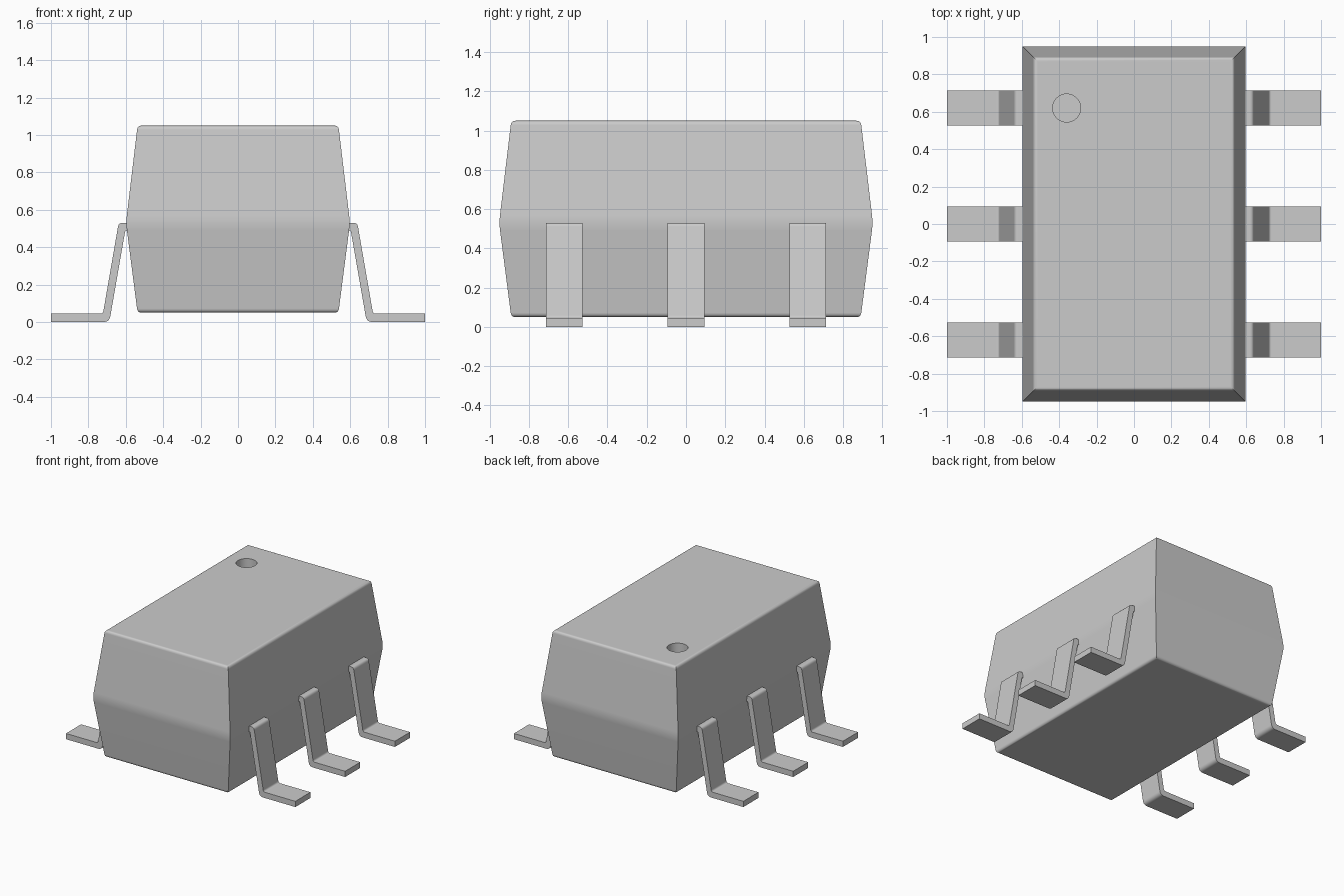
import bpy, bmesh
from math import radians
from mathutils import Vector

if "Cube" in bpy.data.objects:
    bpy.data.objects.remove(bpy.data.objects["Cube"], do_unlink=True)

grey = bpy.data.materials.new("plain grey")
grey.use_nodes = True
grey.diffuse_color = (0.6, 0.6, 0.6, 1)
grey.node_tree.nodes["Principled BSDF"].inputs["Base Color"].default_value = (0.6, 0.6, 0.6, 1)


def rounded(points, radii, steps=4):
    """Replace each corner of an open path that has a radius by a short curve."""
    pts = [Vector(p) for p in points]
    path = []
    for i, (p, r) in enumerate(zip(pts, radii)):
        if not r:
            path.append(p)
            continue
        a = p + (pts[i - 1] - p).normalized() * r
        b = p + (pts[(i + 1) % len(pts)] - p).normalized() * r
        for k in range(steps + 1):
            t = k / steps
            path.append(a * (1 - t) ** 2 + p * 2 * t * (1 - t) + b * t * t)
    return path


def loft(name, rings):
    """Skin a row of closed rings and cap both ends."""
    bm = bmesh.new()
    loops = [[bm.verts.new(v) for v in ring] for ring in rings]
    for low, high in zip(loops, loops[1:]):
        for i in range(len(low)):
            j = (i + 1) % len(low)
            bm.faces.new((low[i], low[j], high[j], high[i]))
    bm.faces.new(loops[0])
    bm.faces.new(loops[-1])
    bmesh.ops.recalc_face_normals(bm, faces=bm.faces)
    mesh = bpy.data.meshes.new(name)
    bm.to_mesh(mesh)
    bm.free()
    mesh.materials.append(grey)
    obj = bpy.data.objects.new(name, mesh)
    bpy.context.collection.objects.link(obj)
    return obj


def select(obj):
    bpy.ops.object.select_all(action="DESELECT")
    obj.select_set(True)
    bpy.context.view_layer.objects.active = obj


def smooth(obj):
    select(obj)
    bpy.ops.object.shade_smooth_by_angle(angle=radians(35))
    obj.modifiers.new("flat_face_normals", "WEIGHTED_NORMAL").keep_sharp = True


# Package body: tapered both ways from a soft waist, rounded rims, sharp corners
half_x, half_y, inset = 0.597, 0.95, 0.06
profile = rounded([(0.2, 0.05), (inset, 0.05), (-0.002, 0.53), (inset, 1.05), (0.2, 1.05)],
                  [0, 0.022, 0.04, 0.022, 0])[1:-1]
body = loft("package_body", [
    [(sx * (half_x - d), sy * (half_y - d), z) for sx, sy in ((-1, -1), (1, -1), (1, 1), (-1, 1))]
    for d, z in profile])

# Round orientation dimple in the top
bpy.ops.mesh.primitive_cylinder_add(vertices=40, radius=0.075, depth=0.2, location=(-0.36, 0.62, 1.05))
cutter = bpy.context.object
cutter.name = "dimple_cutter"
cutter.hide_render = True
cutter.data.materials.append(grey)
cut = body.modifiers.new("dimple", "BOOLEAN")
cut.operation = "DIFFERENCE"
cut.solver = "EXACT"
cut.object = cutter
select(body)
bpy.ops.object.modifier_apply(modifier="dimple")
bpy.data.objects.remove(cutter, do_unlink=True)
smooth(body)

# Six bent leads, three on each side
section = rounded(
    [(0.56, 0.53), (0.638, 0.53), (0.722, 0.045), (1, 0.045),
     (1, 0), (0.688, 0), (0.603, 0.488), (0.56, 0.488)],
    [0, 0.02, 0.014, 0, 0, 0.03, 0.008, 0])
half_lead = 0.094
for side, label in ((1, "left"), (-1, "right")):
    for y, place in ((-0.62, "front"), (0, "middle"), (0.62, "back")):
        lead = loft(f"{label}_{place}_lead", [
            [(side * x, y + e, z) for x, z in section] for e in (-half_lead, half_lead)])
        smooth(lead)
